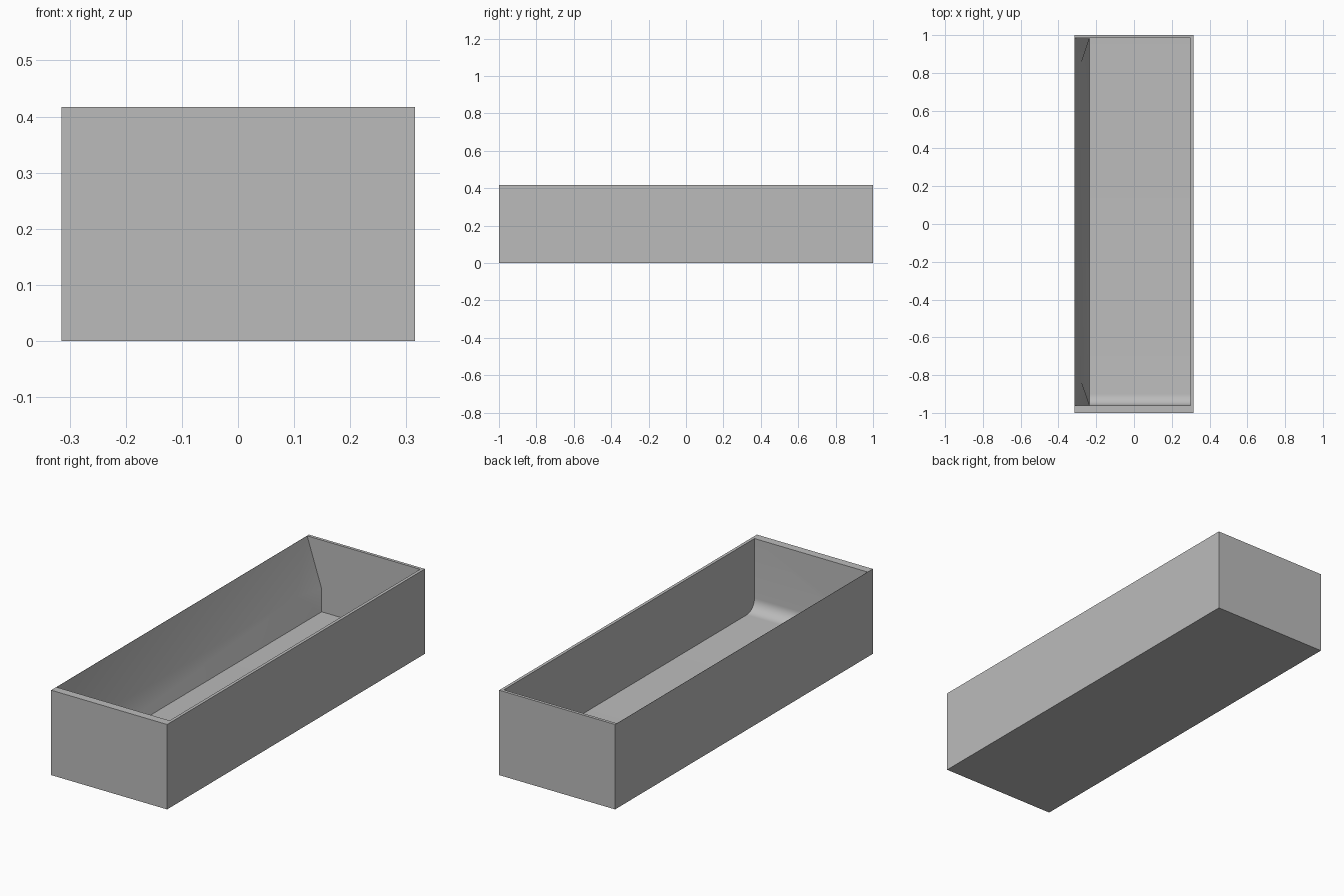
import bpy, bmesh, math

if "Cube" in bpy.data.objects:
    bpy.data.objects.remove(bpy.data.objects["Cube"], do_unlink=True)

WIDTH, LENGTH, HEIGHT = 0.315, 1.0, 0.417      # half width, half length, full height
FLOOR, FILLET, STEPS = 0.065, 0.06, 10
RIGHT, LEFT, LIP = 0.3, -0.235, -0.314         # x of the cavity walls and the thin lip
FRONT, BACK = -0.96, 0.985                     # y of the cavity ends
LEDGE = 0.177                                  # height where the sloping wall bends

grey = bpy.data.materials.new("plain grey")
grey.use_nodes = True
color = (0.5, 0.5, 0.5, 1)
grey.diffuse_color = color
grey.node_tree.nodes["Principled BSDF"].inputs["Base Color"].default_value = color

bm = bmesh.new()


def vert(x, y, z):
    return bm.verts.new((x, y, z))


def face(*verts):
    return bm.faces.new(verts)


def ring(x0, x1, y0, y1, z):
    return [vert(x, y, z) for x, y in ((x0, y0), (x1, y0), (x1, y1), (x0, y1))]


# Outer shell and rim
bottom = ring(-WIDTH, WIDTH, -LENGTH, LENGTH, 0)
top = ring(-WIDTH, WIDTH, -LENGTH, LENGTH, HEIGHT)
mouth = ring(LIP, RIGHT, FRONT, BACK, HEIGHT)
face(*reversed(bottom))
for i in range(4):
    j = (i + 1) % 4
    face(bottom[i], bottom[j], top[j], top[i])
    face(top[i], top[j], mouth[j], mouth[i])
lip_front, right_front, right_back, lip_back = mouth

# Floor with a rounded rise into the front wall
path = [(BACK, FLOOR)]
for i in range(STEPS + 1):
    a = math.pi / 2 * i / STEPS
    path.append((FRONT + FILLET * (1 - math.sin(a)), FLOOR + FILLET * (1 - math.cos(a))))
left = [vert(LEFT, y, z) for y, z in path]
right = [vert(RIGHT, y, z) for y, z in path]
for i in range(len(path) - 1):
    face(left[i], left[i + 1], right[i + 1], right[i])

# End walls and straight side wall
bend_back = vert(LEFT, BACK, LEDGE)
bend_front = vert(LEFT, FRONT, LEDGE)
face(lip_back, bend_back, left[0], right[0], right_back)
face(lip_front, right_front, right[-1], left[-1], bend_front)
face(right_back, *right, right_front)

# Sloping side wall, hollowed along its middle
mid_back = vert(-0.28, 0.85, LEDGE)
mid_front = vert(-0.28, -0.83, LEDGE)
face(lip_back, lip_front, mid_front, mid_back)
face(lip_back, mid_back, bend_back)
face(lip_front, bend_front, mid_front)
face(mid_back, left[0], bend_back)
face(mid_back, mid_front, left[1], left[0])
chain = left[1:] + [bend_front]
for a, b in zip(chain, chain[1:]):
    face(mid_front, b, a)

bmesh.ops.recalc_face_normals(bm, faces=bm.faces)
mesh = bpy.data.meshes.new("open_tray")
bm.to_mesh(mesh)
bm.free()
mesh.materials.append(grey)
tray = bpy.data.objects.new("open_tray", mesh)
bpy.context.collection.objects.link(tray)

# Smooth the fillet and the hollow, keep corners crisp
bpy.ops.object.select_all(action="DESELECT")
tray.select_set(True)
bpy.context.view_layer.objects.active = tray
bpy.ops.object.shade_smooth_by_angle(angle=math.radians(35))
